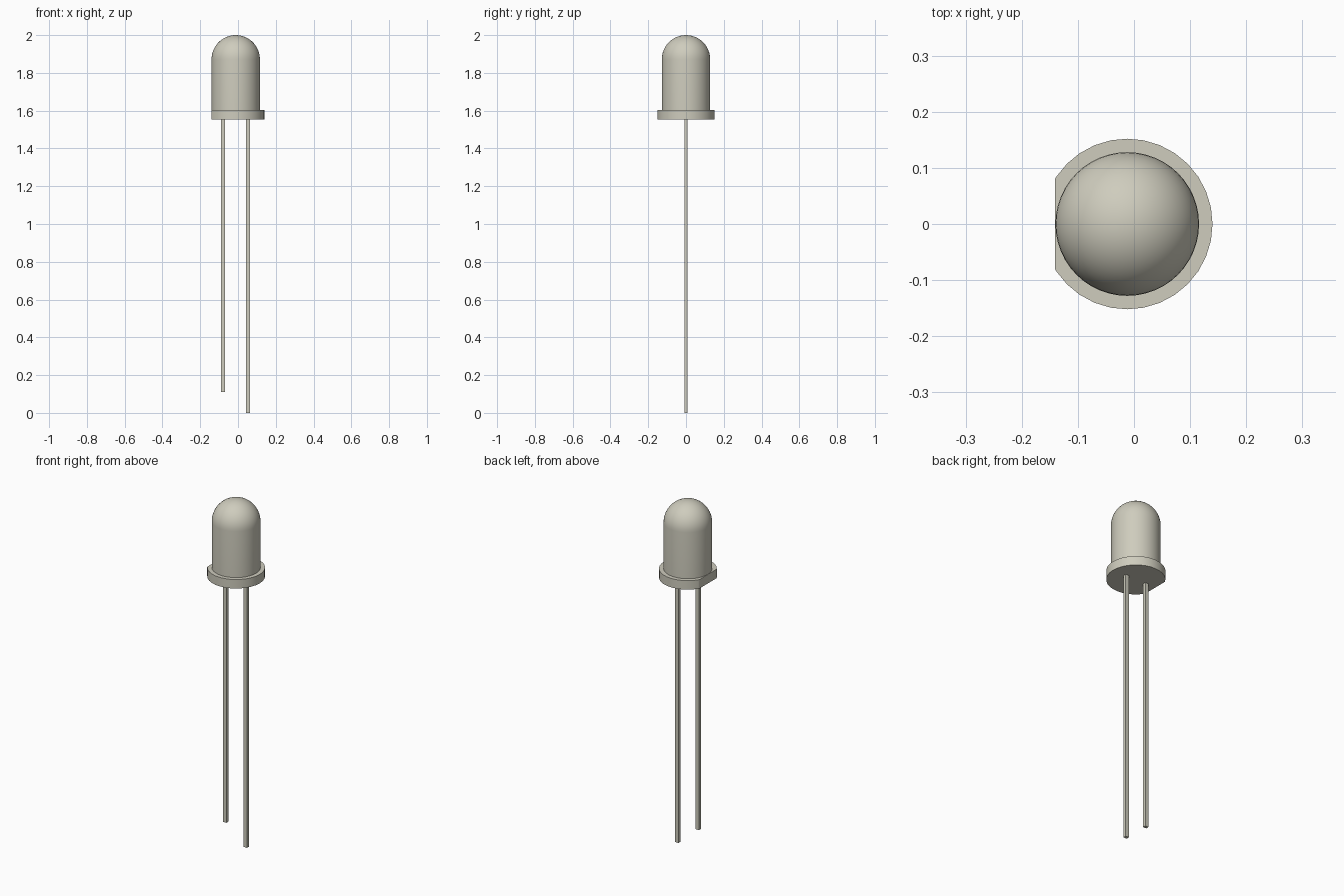
import bpy, bmesh, math
from mathutils import Vector

cube = bpy.data.objects.get("Cube")
if cube:
    bpy.data.objects.remove(cube, do_unlink=True)

CX = -0.012  # axis of the round body

mat = bpy.data.materials.new("warm_grey")
mat.use_nodes = True
colour = (0.62, 0.605, 0.51, 1)
mat.diffuse_color = colour
mat.node_tree.nodes["Principled BSDF"].inputs["Base Color"].default_value = colour


def add_part(name, bm, smooth=False):
    bmesh.ops.recalc_face_normals(bm, faces=bm.faces[:])
    mesh = bpy.data.meshes.new(name)
    bm.to_mesh(mesh)
    bm.free()
    mesh.materials.append(mat)
    obj = bpy.data.objects.new(name, mesh)
    bpy.context.collection.objects.link(obj)
    if smooth:
        bpy.ops.object.select_all(action='DESELECT')
        obj.select_set(True)
        bpy.context.view_layer.objects.active = obj
        bpy.ops.object.shade_smooth_by_angle(angle=math.radians(35))
    return obj


# Domed body: straight wall and hemisphere profile, spun about the axis
R, BASE, TOP = 0.128, 1.60, 2.0
profile = [(0, BASE), (R, BASE)]
for i in range(13):
    a = math.pi / 2 * i / 12
    profile.append((R * math.cos(a), TOP - R + R * math.sin(a)))
bm = bmesh.new()
verts = [bm.verts.new((CX + r, 0, z)) for r, z in profile]
edges = [bm.edges.new(pair) for pair in zip(verts, verts[1:])]
bmesh.ops.spin(bm, geom=verts + edges, cent=(CX, 0, 0), axis=(0, 0, 1),
               angle=2 * math.pi, steps=48)
bmesh.ops.remove_doubles(bm, verts=bm.verts[:], dist=1e-4)
add_part("domed_body", bm, smooth=True)

# Base flange: disc with one side cut flat
bm = bmesh.new()
bmesh.ops.create_cone(bm, cap_ends=True, segments=32, radius1=0.152,
                      radius2=0.152, depth=0.052)
bmesh.ops.translate(bm, verts=bm.verts[:], vec=(CX, 0, 1.578))
cut = bmesh.ops.bisect_plane(bm, geom=bm.verts[:] + bm.edges[:] + bm.faces[:],
                             plane_co=(-0.141, 0, 0), plane_no=(-1, 0, 0),
                             clear_outer=True)
rim = [e for e in cut["geom_cut"] if isinstance(e, bmesh.types.BMEdge)]
bmesh.ops.holes_fill(bm, edges=[e for e in bm.edges if e.is_boundary], sides=0)
add_part("base_flange", bm, smooth=True)

# Square wire legs, one shorter than the other
for name, x, bottom in (("short_leg", -0.079, 0.11), ("long_leg", 0.053, 0.0)):
    bm = bmesh.new()
    bmesh.ops.create_cube(bm, size=1)
    height = 1.56 - bottom
    bmesh.ops.scale(bm, verts=bm.verts[:], vec=(0.021, 0.018, height))
    bmesh.ops.translate(bm, verts=bm.verts[:], vec=Vector((x, 0, bottom + height / 2)))
    add_part(name, bm)
